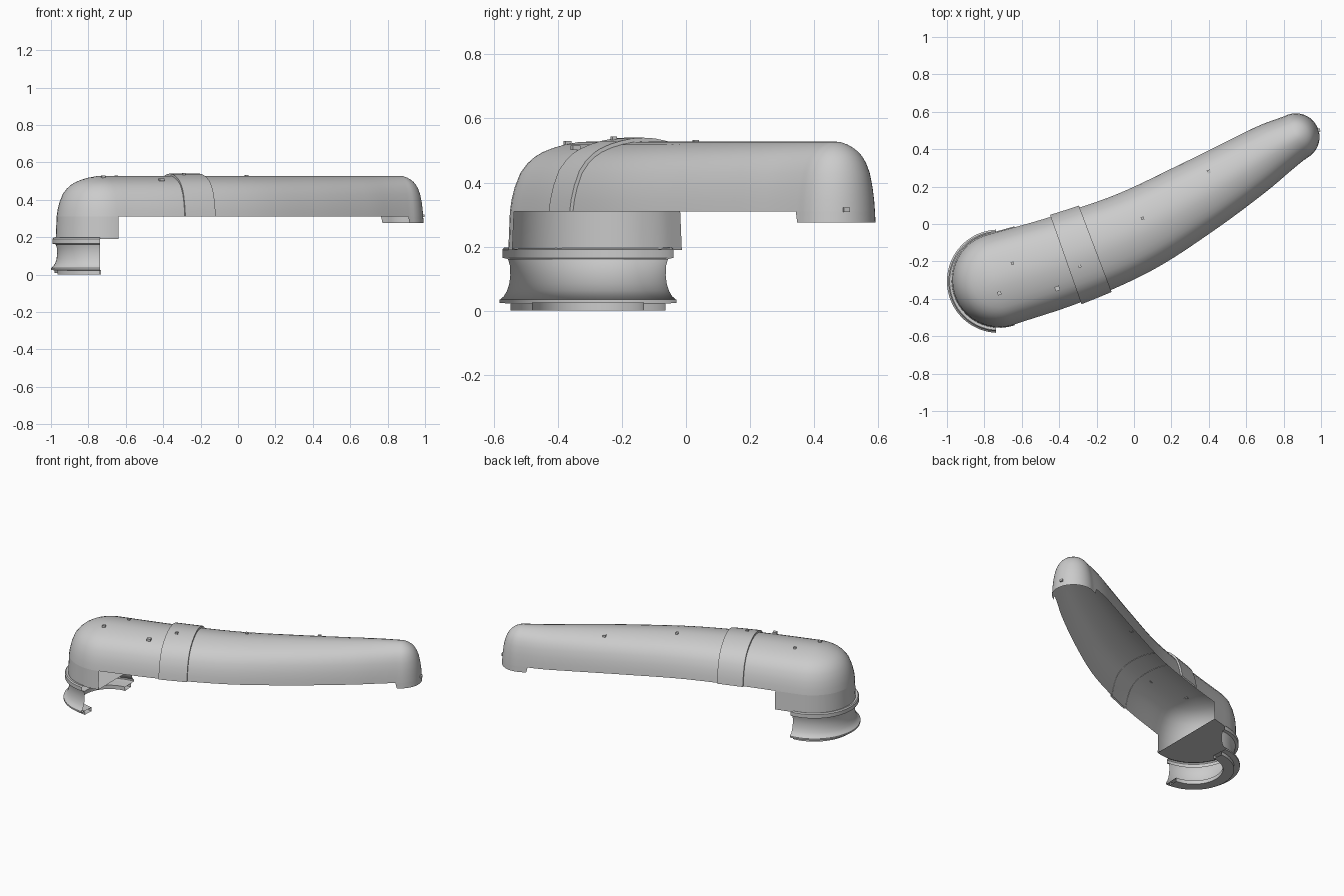
import bpy, bmesh, math
from mathutils import Vector, Matrix

if "Cube" in bpy.data.objects:
    bpy.data.objects.remove(bpy.data.objects["Cube"])

# spine stations: x, y, half width
SPINE = [(-.72, -.30, .25), (-.365, -.19, .242), (-.01, -.05, .225), (.315, .13, .2),
         (.585, .295, .172), (.74, .395, .15), (.865, .465, .125)]
# wall profile: z, fraction of half width
WALL = [(.31, 1), (.345, .98), (.385, .94), (.43, .87), (.46, .78), (.48, .69),
        (.495, .59), (.508, .46), (.518, .32), (.526, .15), (.528, 0)]


def spine(t):
    """Catmull-Rom point, left normal and half width at t"""
    last = len(SPINE) - 1
    i = min(int(t), last - 1)
    u = t - i
    p1, p2 = Vector(SPINE[i]), Vector(SPINE[i + 1])
    p0 = Vector(SPINE[i - 1]) if i > 0 else 2 * p1 - p2
    p3 = Vector(SPINE[i + 2]) if i + 2 <= last else 2 * p2 - p1
    b, c, d = p2 - p0, 2 * p0 - 5 * p1 + 4 * p2 - p3, 3 * p1 - p0 - 3 * p2 + p3
    p = p1 + .5 * (b * u + c * u * u + d * u ** 3)
    v = .5 * (b + 2 * c * u + 3 * d * u * u)
    return Vector((p.x, p.y)), Vector((-v.y, v.x)).normalized(), p.z


def outline():
    """(centre, offset) pairs running round the arm outline"""
    n, end, pts = 48, len(SPINE) - 1, []
    for i in range(n + 1):
        c, nor, w = spine(end * i / n)
        pts.append((c, -nor * w))
    for t, rev in ((end, False), (0, True)):
        c, nor, w = spine(t)
        start = nor if rev else -nor
        for k in range(1, 24):
            a = math.pi * k / 24
            r = Vector((start.x * math.cos(a) - start.y * math.sin(a),
                        start.x * math.sin(a) + start.y * math.cos(a)))
            pts.append((c, r * w))
        if not rev:
            for i in range(n, -1, -1):
                c, nor, w = spine(end * i / n)
                pts.append((c, nor * w))
    return pts


def grid(bm, rows, closed):
    vs = [[bm.verts.new(p) for p in r] for r in rows]
    for a, b in zip(vs, vs[1:]):
        for i in range(len(a) if closed else len(a) - 1):
            j = (i + 1) % len(a)
            bm.faces.new((a[i], a[j], b[j], b[i]))
    bmesh.ops.remove_doubles(bm, verts=bm.verts[:], dist=1e-5)
    return vs


def finish(name, bm):
    me = bpy.data.meshes.new(name)
    bm.to_mesh(me)
    bm.free()
    ob = bpy.data.objects.new(name, me)
    bpy.context.collection.objects.link(ob)
    bpy.ops.object.select_all(action='DESELECT')
    ob.select_set(True)
    bpy.context.view_layer.objects.active = ob
    bpy.ops.object.shade_smooth_by_angle(angle=math.radians(35))
    return ob


OUT = outline()


def ring(z, f):
    return [(c.x + d.x * f, c.y + d.y * f, z) for c, d in OUT]


# open curved arm shell
bm = bmesh.new()
grid(bm, [ring(z, f) for z, f in WALL], True)
finish("arm_shell", bm)


# hanging wall pieces below the arm rim, trimmed by a plane
def skirt(name, z, f, co, no, plate):
    bm = bmesh.new()
    vs = grid(bm, [ring(z, f), ring(.31, 1)], True)
    if plate:
        bm.faces.new(vs[0][::-1])
    bmesh.ops.bisect_plane(bm, geom=bm.verts[:] + bm.edges[:] + bm.faces[:],
                           plane_co=co, plane_no=no, clear_outer=True)
    finish(name, bm)


skirt("neck_skirt", .19, 1.02, (-.64, 0, 0), (1, 0, 0), True)
skirt("tip_lip", .275, 1.015, (.84, .46, .285), (-.8, -.53, -.25), False)

# raised band wrapped across the arm
bm = bmesh.new()
rows = []
for t, lift in ((1.0, -.002), (1.0, .011), (1.11, .011), (1.22, .011), (1.33, .011),
                (1.44, .011), (1.44, -.002)):
    c, nor, w = spine(t)
    half = [(f * (w + lift), z + lift * (z - .31) / .2) for z, f in WALL]
    sec = [(-o, z) for o, z in half] + half[-2::-1]
    rows.append([(c.x + nor.x * o, c.y + nor.y * o, z) for o, z in sec])
grid(bm, rows, False)
bmesh.ops.recalc_face_normals(bm, faces=bm.faces[:])
finish("wrap_band", bm)

# half-round neck with collar, flared foot and base ring
NECK = [(.22, .19), (.262, .197), (.268, .19), (.268, .165), (.25, .161), (.244, .14),
        (.243, .11), (.246, .085), (.253, .062), (.263, .045), (.276, .034), (.276, .024),
        (.242, .022), (.242, 0), (.175, 0), (.175, .025), (.242, .025)]
bm = bmesh.new()
rows = []
for i in range(41):
    a = math.radians(93 + 174 * i / 40)
    rows.append([(-.724 + r * math.cos(a), -.306 + r * math.sin(a), z) for r, z in NECK])
grid(bm, rows, False)
finish("neck", bm)

# small raised tabs on the shell
bm = bmesh.new()
for x, y, z, s in ((-.72, -.37, .523, .02), (-.65, -.21, .524, .015), (.045, .03, .526, .016),
                   (.4, .28, .508, .018), (-.41, -.345, .508, .025), (-.29, -.225, .536, .016),
                   (.985, .5, .315, .02), (-.965, -.306, .015, .025)):
    bmesh.ops.create_cube(bm, size=1, matrix=Matrix.Translation((x, y, z)) @
                          Matrix.Rotation(.35, 4, 'Z') @ Matrix.Diagonal((s, s, .014, 1)))
finish("surface_tabs", bm)
